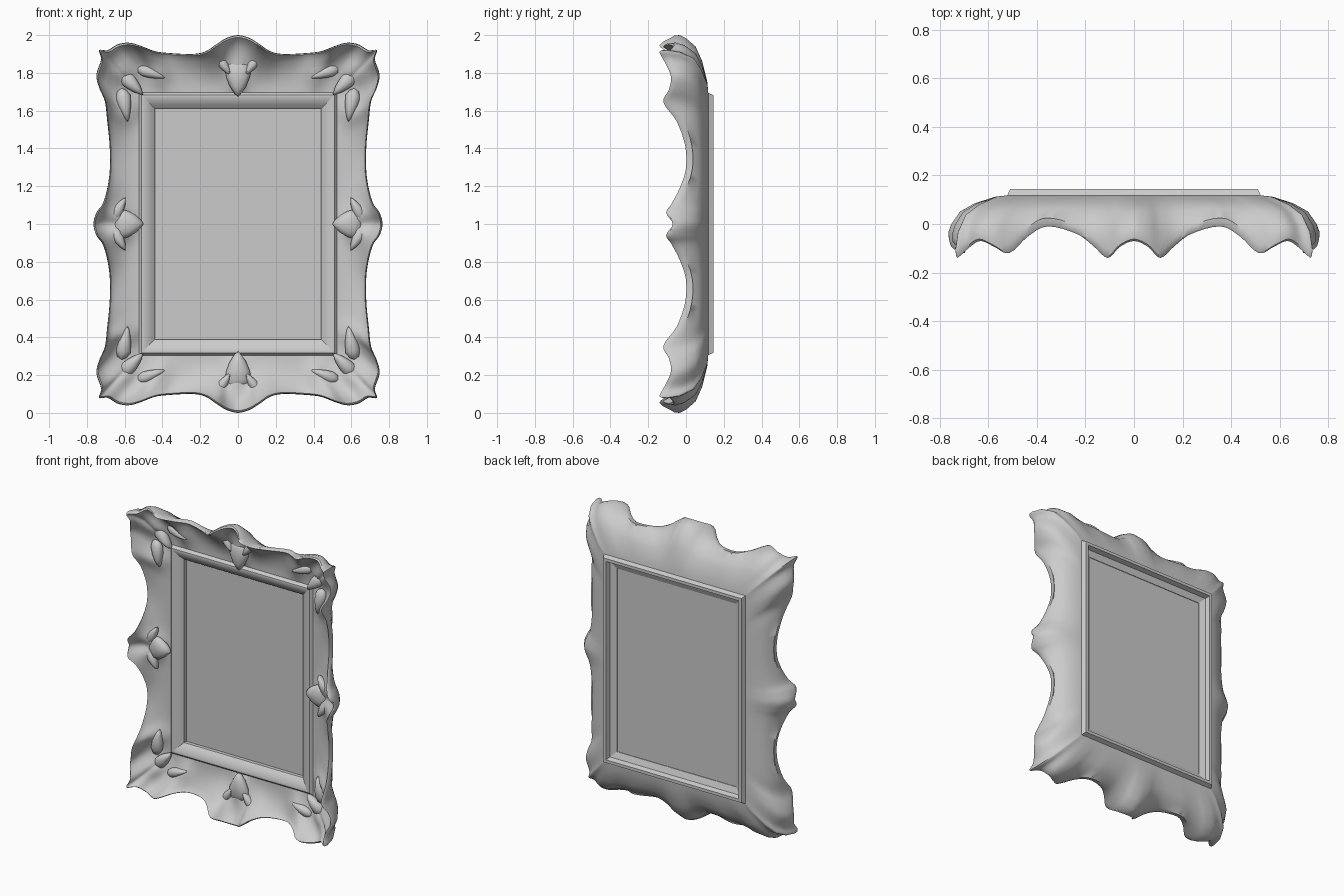
import bpy, bmesh, math
from mathutils import Matrix, Vector

if "Cube" in bpy.data.objects:
    bpy.data.objects.remove(bpy.data.objects["Cube"])

A, B = 0.44, 0.612          # half size of the opening
CZ = 1.0                    # height of the frame centre

# scalloped outer lip of one quarter: (x, z from centre, y of the crest)
LIP = [(0, 1.0, -.07), (.06, .985, -.095), (.11, .955, -.14), (.17, .915, -.09),
       (.24, .90, -.04), (.36, .905, -.01), (.44, .915, -.05), (.52, .945, -.12),
       (.58, .96, -.095), (.64, .95, -.07), (.69, .92, -.10), (.735, .92, -.14),
       (.725, .87, -.115), (.75, .79, -.08), (.735, .72, -.09), (.705, .65, -.12),
       (.693, .55, -.05), (.68, .42, -.005), (.678, .30, 0), (.69, .20, -.03),
       (.715, .11, -.075), (.75, .06, -.105), (.765, 0, -.07)]
CORNER, STEPS = 11, 4


def catmull(p0, p1, p2, p3, t):
    p0, p1, p2, p3 = map(Vector, (p0, p1, p2, p3))
    return 0.5 * (2*p1 + (p2-p0)*t + (2*p0-5*p1+4*p2-p3)*t*t + (3*p1-p0-3*p2+p3)*t**3)


def finish(name, bm, angle=40):
    bmesh.ops.recalc_face_normals(bm, faces=bm.faces)
    me = bpy.data.meshes.new(name)
    bm.to_mesh(me)
    bm.free()
    ob = bpy.data.objects.new(name, me)
    ob.location.z = CZ
    bpy.context.collection.objects.link(ob)
    bpy.ops.object.select_all(action='DESELECT')
    ob.select_set(True)
    bpy.context.view_layer.objects.active = ob
    bpy.ops.object.shade_smooth_by_angle(angle=math.radians(angle))
    return ob


def lip_ring():
    """Full ring of (lip x, lip z, crest y, rect u, rect v) from the quarter."""
    a, b = LIP[1], LIP[-2]
    pts = [(-a[0], a[1], a[2])] + LIP + [(b[0], -b[1], b[2])]
    q = []
    for i in range(len(LIP) - 1):
        for k in range(STEPS):
            q.append((i + k / STEPS, catmull(*pts[i:i+4], k / STEPS)))
    q.append((len(LIP) - 1, Vector(LIP[-1])))
    ring = []
    for t, p in q:
        if t <= CORNER:
            u, v = min(1, p.x / .735), 1
        else:
            u, v = 1, min(1, p.y / .92)
        ring.append((p.x, p.y, p.z, u, v))
    ring += [(x, -z, y, u, -v) for x, z, y, u, v in reversed(ring[:-1])]
    ring += [(-x, z, y, -u, v) for x, z, y, u, v in reversed(ring[1:-1])]
    return ring


def relief(x, z):
    """Raised carving on the cove: centre shells, corner fans, side scrolls."""
    x, z = abs(x), abs(z)
    bumps = [(0, .80, .05, .09, .04), (.60, .80, .06, .05, .03),
             (.62, .03, .05, .06, .04), (.59, .60, .05, .06, .03),
             (.42, .78, .05, .05, .02)]
    return sum(h * math.exp(-((x-bx)/wx)**2 - ((z-bz)/wz)**2) for bx, bz, wx, wz, h in bumps)


def section(x, z, crest, u, v):
    def rect(off, y):
        return (u * (A + off), y, v * (B + off))

    def cove(f, y, off=.085):
        r = rect(off, 0)
        return (r[0] + (x - r[0]) * f, y, r[2] + (z - r[2]) * f)
    # inner rail
    pts = [rect(0, .10), rect(0, .06), rect(.018, .045), rect(.055, .022),
           rect(.07, .024), rect(.085, .042)]
    # carved cove rising to the crest
    for f in (.12, .26, .4, .54, .67, .79, .89):
        p = cove(f, 0)
        y = .042 + (crest - .042) * f**2.2 - relief(p[0], p[2]) * min(1, 3*(1-f))
        pts.append((p[0], max(y, -.14), p[2]))
    pts += [cove(.96, crest), cove(.99, crest + .008), cove(1, crest + .035)]
    # rounded back and rear rebate
    pts += [cove(.95, .03 + crest * .45), cove(.8, .065 + crest * .2),
            cove(.55, .092 + crest * .1), cove(.2, .112), rect(.082, .118), rect(.07, .145),
            rect(.05, .145), rect(.04, .115)]
    return pts


# carved frame moulding
bm = bmesh.new()
rows = [[bm.verts.new(p) for p in section(*r)] for r in lip_ring()]
n = len(rows[0])
for i, r in enumerate(rows):
    s = rows[(i + 1) % len(rows)]
    for k in range(n):
        bm.faces.new((r[k], s[k], s[(k+1) % n], r[(k+1) % n]))
finish("carved_frame", bm)

# picture panel
bm = bmesh.new()
bmesh.ops.create_cube(bm, size=1, matrix=Matrix.Translation((0, .09, 0)) @
                      Matrix.Diagonal((2*A + .06, .012, 2*B + .06, 1)))
finish("picture_panel", bm)


def leaves(name, specs):
    """Pointed leaves, each (x, z, y, length, width, thickness, tilt), mirrored round the frame."""
    bm = bmesh.new()
    for x, z, y, ln, w, th, tilt in specs:
        for sx in ((1, -1) if x else (1,)):
            for sz in ((1, -1) if z else (1,)):
                vs = bmesh.ops.create_icosphere(bm, subdivisions=2, radius=1)['verts']
                for vert in vs:
                    taper = .72 - .38 * vert.co.z
                    c = Vector((vert.co.x * w * taper, vert.co.y * th, vert.co.z * ln))
                    c = Matrix.Rotation(math.radians(tilt), 3, 'Y') @ c
                    vert.co = ((c.x + x) * sx, c.y + y, (c.z + z) * sz)
    finish(name, bm)


leaves("centre_shell_leaves", [(0, .775, .012, .10, .09, .035, 180),
                               (.075, .84, .005, .07, .035, .03, 215)])
leaves("corner_leaves", [(.56, .74, .015, .08, .05, .035, 225),
                         (.46, .80, .02, .08, .04, .03, 250),
                         (.60, .63, .01, .09, .05, .035, 190)])
leaves("side_scroll_leaves", [(.58, 0, .005, .08, .10, .035, 270),
                              (.63, .08, .0, .07, .04, .03, 330)])
